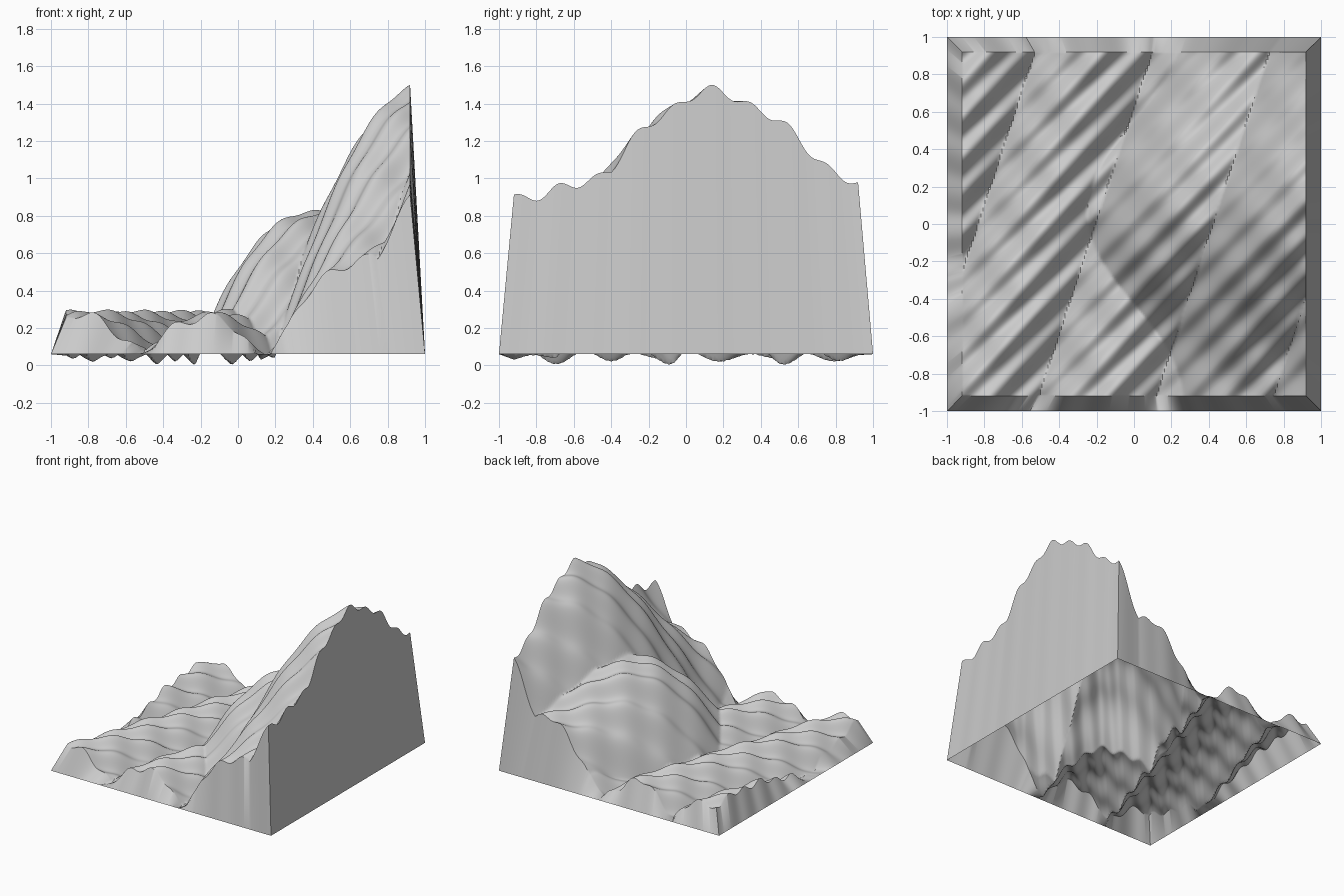
import bpy
import bmesh
import math

cube = bpy.data.objects.get("Cube")
if cube:
    bpy.data.objects.remove(cube, do_unlink=True)

CELLS = 180      # cells across the terrain
INNER = 0.92     # half width of the terrain inside the slanted walls
BASE = 0.06      # height of the bottom rim


def dunes(x, y):
    """Slanted ridges that meet in sharp valleys."""
    return 0.22 * abs(math.sin(5 * (x + 0.205 - 0.33 * y)))


def mountain(x, y):
    """Slope rising to the left side, highest near the middle."""
    offset = max(-1, min(1, y - 0.06))
    drop = 0.275 * (1 - math.cos(math.pi * offset))
    return max(0, 1.07 * (x + 0.25) - drop)


def ripples(x, y):
    """Fine diagonal waves with a broader checkered swell."""
    fine = -0.023 * math.cos(30.6 * (x - y + 0.76))
    swell = 0.02 * math.cos(15.7 * (x - 0.95)) * math.cos(15.7 * (y - 0.13))
    return fine + swell


def height(x, y):
    return max(0, 0.045 + dunes(x, y) + mountain(x, y) + ripples(x, y))


# Terrain sheet, open below; its outer row is the rim of mitred slanted walls
bm = bmesh.new()
bmesh.ops.create_grid(bm, x_segments=CELLS + 2, y_segments=CELLS + 2, size=1)
fit = (CELLS + 2) / CELLS
for v in bm.verts:
    x, y = (max(-1, min(1, t * fit)) for t in v.co.xy)
    if max(abs(v.co.x), abs(v.co.y)) > 1 - 0.5 / CELLS:
        v.co = (x, y, BASE)
    else:
        x, y = x * INNER, y * INNER
        v.co = (x, y, height(x, y))
mesh = bpy.data.meshes.new("terrain")
bm.to_mesh(mesh)
bm.free()
terrain = bpy.data.objects.new("terrain", mesh)
bpy.context.collection.objects.link(terrain)

# Plain grey stone
stone = bpy.data.materials.new("light_grey")
stone.use_nodes = True
colour = (0.6, 0.6, 0.6, 1)
stone.diffuse_color = colour
stone.node_tree.nodes["Principled BSDF"].inputs["Base Color"].default_value = colour
mesh.materials.append(stone)

# Smooth slopes, sharp valleys and walls
bpy.ops.object.select_all(action="DESELECT")
terrain.select_set(True)
bpy.context.view_layer.objects.active = terrain
bpy.ops.object.shade_smooth_by_angle(angle=math.radians(40))
